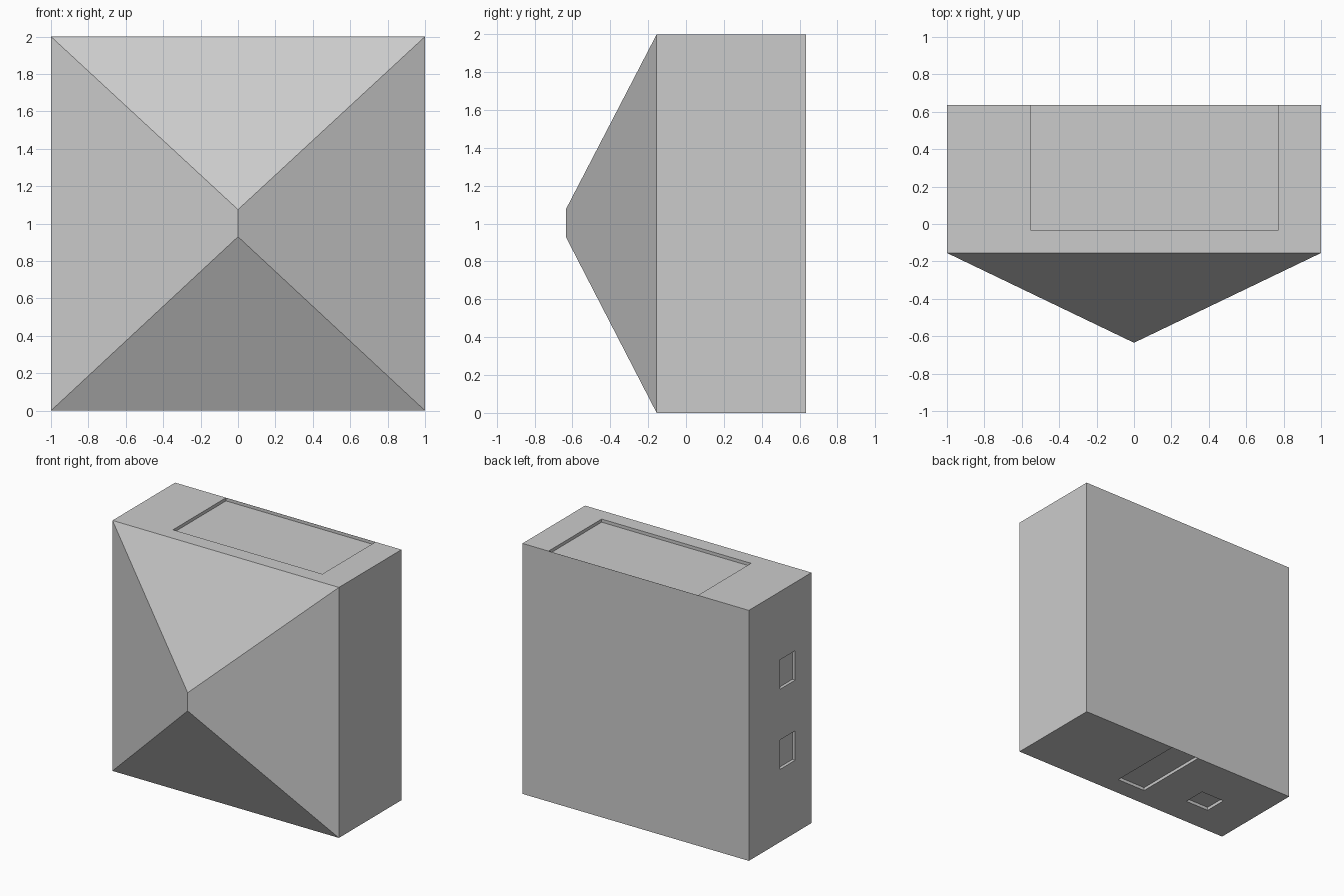
import bpy, bmesh
from mathutils import Matrix, Vector

if "Cube" in bpy.data.objects:
    bpy.data.objects.remove(bpy.data.objects["Cube"])

BACK, SEAM, TIP = 0.635, -0.155, -0.635   # y of back, box front and front ridge
DEPTH = 0.025                             # depth of every recess


def add_object(name, bm):
    bmesh.ops.recalc_face_normals(bm, faces=bm.faces[:])
    mesh = bpy.data.meshes.new(name)
    bm.to_mesh(mesh)
    bm.free()
    obj = bpy.data.objects.new(name, mesh)
    bpy.context.collection.objects.link(obj)
    return obj


def add_box(bm, lo, hi):
    lo, hi = Vector(lo), Vector(hi)
    m = Matrix.Translation((lo + hi) / 2) @ Matrix.Diagonal((*(hi - lo), 1))
    bmesh.ops.create_cube(bm, size=1, matrix=m)


# Body: box with a hipped, faceted front meeting in a short vertical ridge
bm = bmesh.new()
corners = [(-1, 0), (1, 0), (1, 2), (-1, 2)]
back = [bm.verts.new((x, BACK, z)) for x, z in corners]
front = [bm.verts.new((x, SEAM, z)) for x, z in corners]
low, high = [bm.verts.new((0, TIP, z)) for z in (0.93, 1.075)]
bm.faces.new(back)
for i in range(4):
    j = (i + 1) % 4
    bm.faces.new((back[i], back[j], front[j], front[i]))
bm.faces.new((front[0], front[1], low))
bm.faces.new((front[1], front[2], high, low))
bm.faces.new((front[2], front[3], high))
bm.faces.new((front[3], front[0], low, high))
body = add_object("faceted_body", bm)

# Shallow recesses: top panel, two underside pockets, two left side pockets
bm = bmesh.new()
rim = BACK - 0.001
add_box(bm, (-0.55, -0.035, 2 - DEPTH), (0.77, rim, 2.1))
add_box(bm, (-0.10, 0.0, -0.1), (0.155, rim, DEPTH))
add_box(bm, (-0.66, 0.08, -0.1), (-0.45, 0.265, DEPTH))
for z in (0.58, 1.22):
    add_box(bm, (-1.1, 0.05, z), (-1 + DEPTH, 0.24, z + 0.235))
cutter = add_object("recess_cutter", bm)
cutter.hide_render = True
cutter.display_type = 'WIRE'

cut = body.modifiers.new("recesses", 'BOOLEAN')
cut.operation = 'DIFFERENCE'
cut.solver = 'EXACT'
cut.object = cutter
